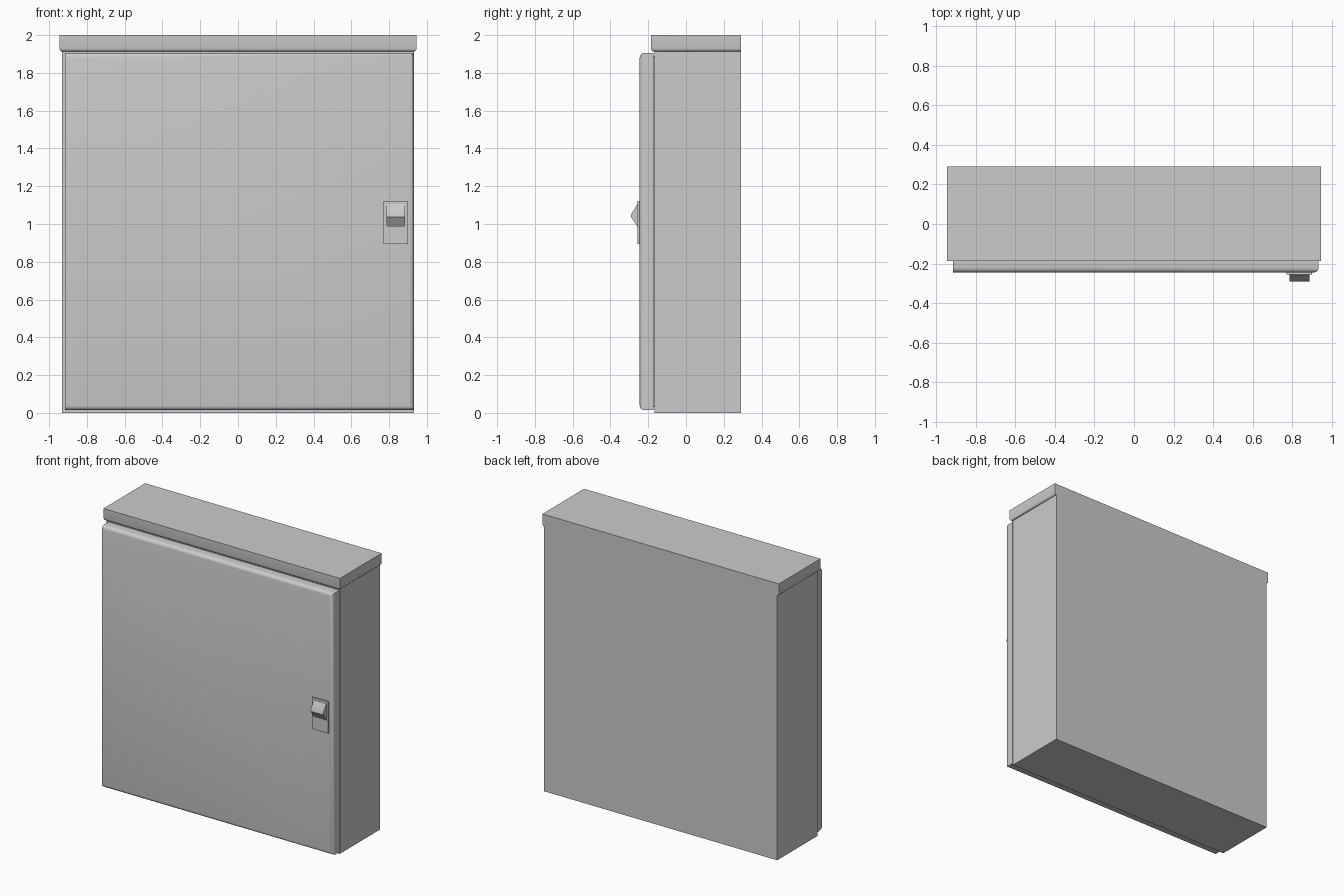
import bpy, bmesh
from mathutils import Vector

if "Cube" in bpy.data.objects:
    bpy.data.objects.remove(bpy.data.objects["Cube"])


def finish(name, bm):
    bmesh.ops.recalc_face_normals(bm, faces=bm.faces)
    me = bpy.data.meshes.new(name)
    bm.to_mesh(me)
    bm.free()
    ob = bpy.data.objects.new(name, me)
    bpy.context.collection.objects.link(ob)
    bpy.ops.object.select_all(action='DESELECT')
    ob.select_set(True)
    bpy.context.view_layer.objects.active = ob
    bpy.ops.object.shade_smooth_by_angle(angle=0.6)
    return ob


def box(name, lo, hi, pick=None, width=0.02, segs=3):
    """Box between two corners; edges whose midpoint passes pick() are rounded."""
    bm = bmesh.new()
    bmesh.ops.create_cube(bm, size=1)
    lo, hi = Vector(lo), Vector(hi)
    for v in bm.verts:
        v.co = Vector([(lo[i] + hi[i]) / 2 + v.co[i] * (hi[i] - lo[i]) for i in range(3)])
    if pick:
        mid, half = (lo + hi) / 2, (hi - lo) / 2
        chosen = []
        for e in bm.edges:
            m = (e.verts[0].co + e.verts[1].co) / 2 - mid
            if pick(*[round(m[i] / half[i]) for i in range(3)]):
                chosen.append(e)
        bmesh.ops.bevel(bm, geom=chosen, offset=width, segments=segs,
                        profile=0.5, affect='EDGES')
    return finish(name, bm)


def extrude_x(name, profile, x0, x1):
    """Extrude a (y, z) outline along x."""
    bm = bmesh.new()
    face = bm.faces.new([bm.verts.new((x0, y, z)) for y, z in profile])
    new = bmesh.ops.extrude_face_region(bm, geom=[face])
    bmesh.ops.translate(bm, vec=(x1 - x0, 0, 0),
                        verts=[g for g in new['geom'] if isinstance(g, bmesh.types.BMVert)])
    return finish(name, bm)


# Cabinet shell
box("cabinet_body", (-0.932, -0.168, 0), (0.932, 0.29, 1.95))

# Roof cap with its lower lip rolled under at the front and both sides
box("roof_cap", (-0.945, -0.186, 1.912), (0.945, 0.29, 2.0),
    lambda x, y, z: z < 0 and y <= 0, 0.018)

# Door panel, rounded along its top, bottom and latch-side front edges
box("door", (-0.915, -0.245, 0.014), (0.932, -0.172, 1.906),
    lambda x, y, z: y < 0 and x >= 0, 0.025, 4)

# Seal joining the door to the cabinet
box("door_seal", (-0.90, -0.175, 0.03), (0.915, -0.165, 1.89))

# Latch plate and its wedge-shaped pull
box("latch_plate", (0.77, -0.256, 0.893), (0.9, -0.24, 1.122))
extrude_x("latch_pull", [(-0.25, 1.105), (-0.258, 1.105), (-0.291, 1.05),
                         (-0.291, 1.036), (-0.256, 0.985), (-0.25, 0.985)], 0.785, 0.885)
